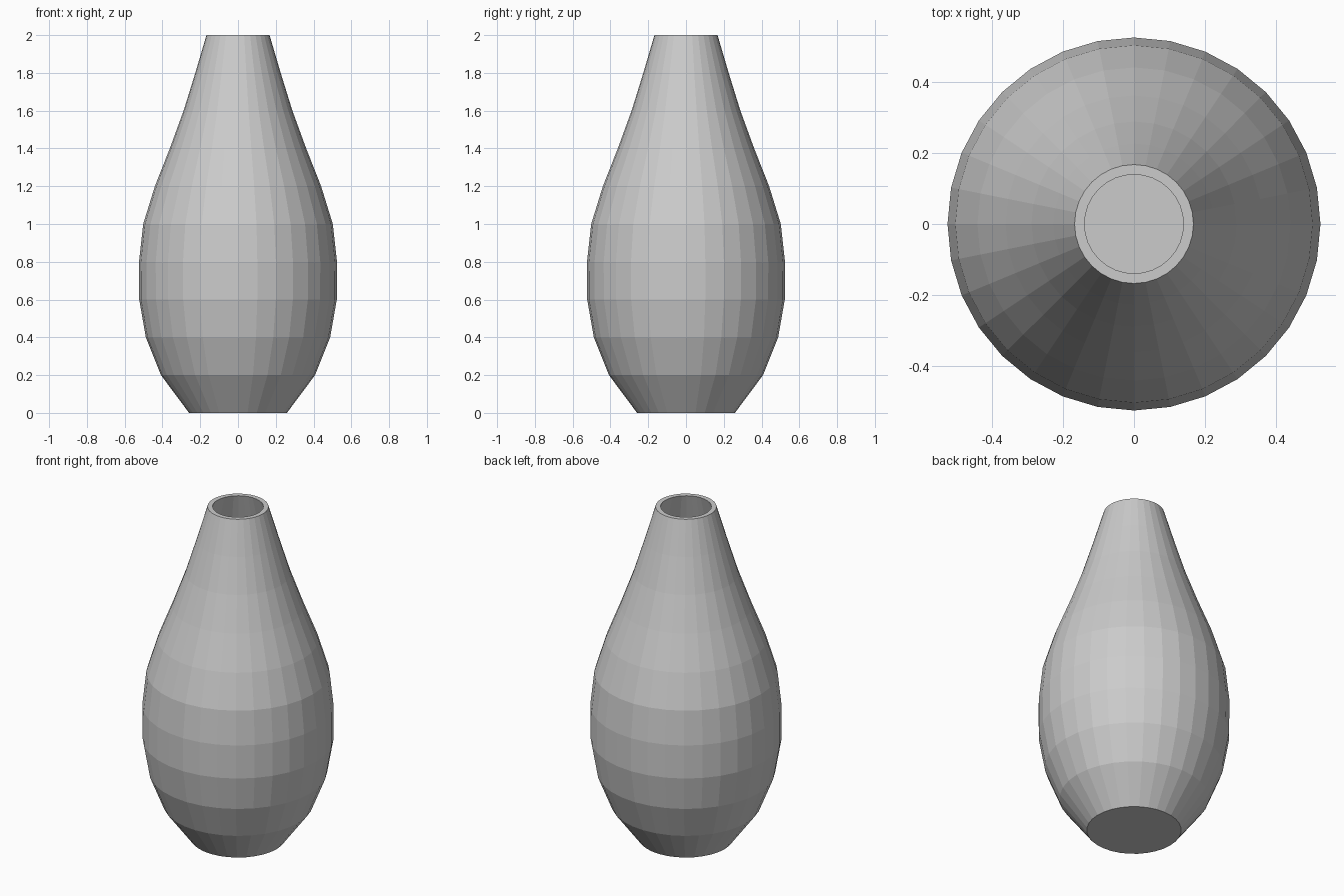
import bpy, bmesh, math

if "Cube" in bpy.data.objects:
    bpy.data.objects.remove(bpy.data.objects["Cube"])

SIDES = 32
WALL = 0.028

# outer silhouette radii, one ring every 0.2 in height
radii = [0.259, 0.408, 0.488, 0.523, 0.524, 0.502, 0.440, 0.361, 0.288, 0.226, 0.167]
outer = [(r, 0.2 * i) for i, r in enumerate(radii)]
# inner wall, from the rim down to the floor
inner = [(r - WALL, z) for r, z in reversed(outer[1:])] + [(0.248, 0.03)]

bm = bmesh.new()
rings = []
for r, z in outer + inner:
    rings.append([bm.verts.new((r * math.cos(2 * math.pi * k / SIDES),
                                r * math.sin(2 * math.pi * k / SIDES), z))
                  for k in range(SIDES)])

# walls and rim
for a, b in zip(rings, rings[1:]):
    for k in range(SIDES):
        n = (k + 1) % SIDES
        bm.faces.new((a[k], a[n], b[n], b[k]))

# base underneath and floor inside
bm.faces.new(list(reversed(rings[0])))
bm.faces.new(rings[-1])

bmesh.ops.recalc_face_normals(bm, faces=bm.faces[:])
mesh = bpy.data.meshes.new("vase")
bm.to_mesh(mesh)
bm.free()
vase = bpy.data.objects.new("vase", mesh)
bpy.context.collection.objects.link(vase)
